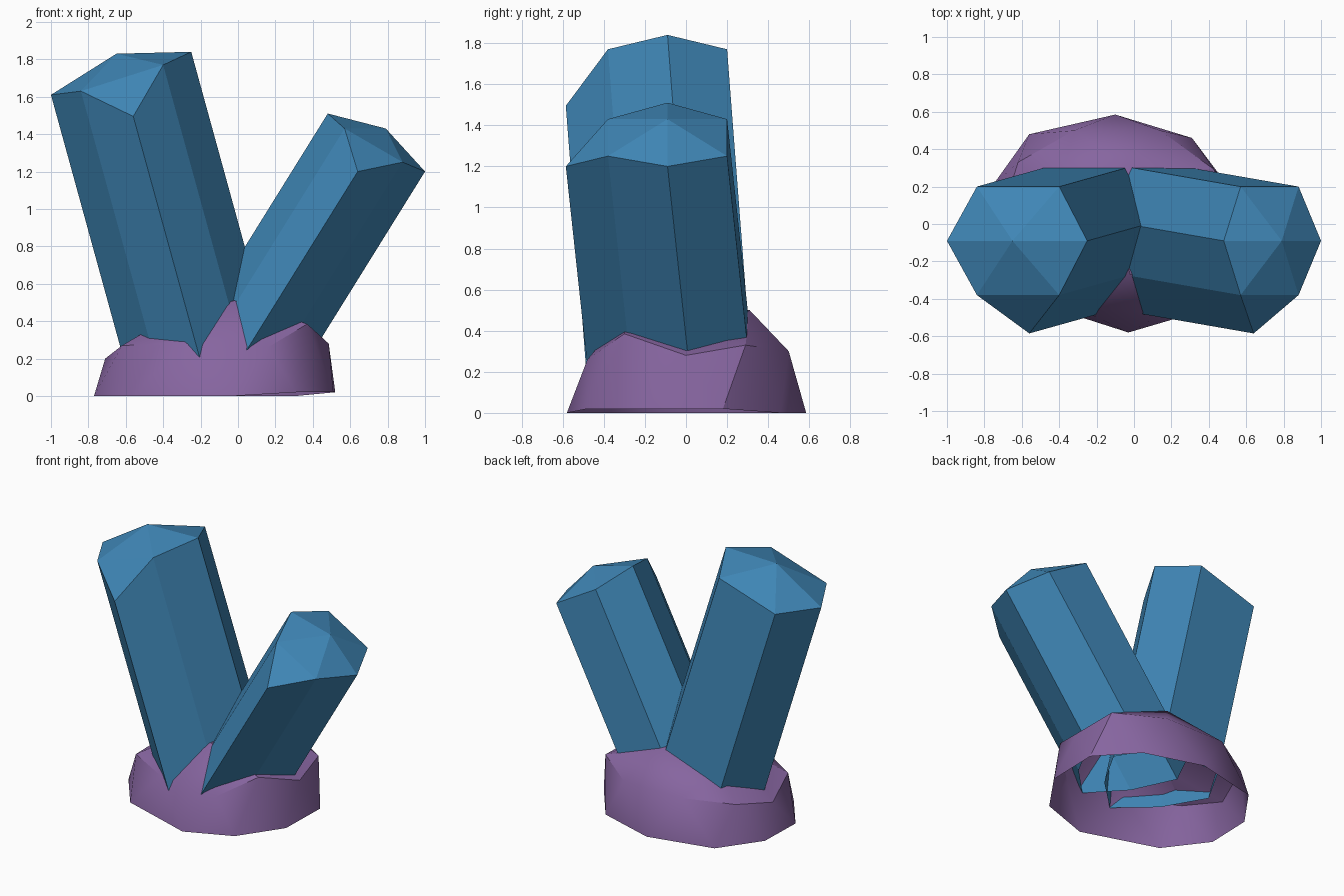
import bpy, math

if "Cube" in bpy.data.objects:
    bpy.data.objects.remove(bpy.data.objects["Cube"])

def material(name, color):
    m = bpy.data.materials.new(name)
    m.diffuse_color = color
    m.use_nodes = True
    m.node_tree.nodes["Principled BSDF"].inputs["Base Color"].default_value = m.diffuse_color
    return m

def build(name, verts, faces, mat):
    me = bpy.data.meshes.new(name)
    me.from_pydata(verts, [], faces)
    me.materials.append(mat)
    ob = bpy.data.objects.new(name, me)
    bpy.context.collection.objects.link(ob)
    return ob

blue = material("crystal_blue", (0.05, 0.24, 0.47, 1))
purple = material("rock_purple", (0.24, 0.13, 0.35, 1))

# Crystal: seven-sided prism swept down along its slope, with a faceted tip
def crystal(name, ring, apex, slope, z_end):
    n = len(ring)
    low = [(x + (z_end - z) * slope[0], y + (z_end - z) * slope[1], z_end)
           for x, y, z in ring]
    faces = [(i, n + i, n + (i + 1) % n, (i + 1) % n) for i in range(n)]
    hexa = list(range(n - 1))            # last ring point is the front chip
    faces += [(hexa[i], hexa[(i + 1) % 6], 2 * n) for i in range(6)]
    faces.append((5, 6, 0))
    build(name, ring + low + [apex], faces, blue)

crystal("tall_crystal",
        [(-.40, -.38, 1.77), (-.25, -.09, 1.84), (-.40, .20, 1.77),
         (-.84, .20, 1.63), (-1.0, -.09, 1.61), (-.84, -.38, 1.63),
         (-.56, -.585, 1.495)],
        (-.65, -.09, 1.83), (-.275, -.077), .2)
crystal("short_crystal",
        [(.88, -.38, 1.25), (1.0, -.09, 1.2), (.88, .20, 1.25),
         (.57, .20, 1.43), (.48, -.09, 1.51), (.57, -.38, 1.43),
         (.64, -.585, 1.2)],
        (.79, -.09, 1.43), (.622, -.108), .22)

# Rock base: open-bottomed dome made of three irregular rings
foot = [(-.03, -.58, 0), (.31, -.48, .02), (.51, -.19, .02), (.52, .18, .02),
        (.31, .46, 0), (-.1, .585, 0), (-.56, .48, 0), (-.76, .2, 0),
        (-.77, -.13, 0), (-.56, -.41, 0)]
mid = [(.16, -.48, .26), (.37, -.3, .385), (.485, 0, .28), (.43, .29, .33),
       (.14, .5, .3), (-.32, .5, .3), (-.62, .33, .27), (-.71, .04, .2),
       (-.62, -.26, .27), (-.3, -.45, .28)]
top = [(-.02, -.27, .51), (.25, 0, .4), (-.02, .31, .5), (-.4, .2, .42), (-.4, -.15, .4)]
faces = []
for i in range(10):
    j = (i + 1) % 10
    faces += [(i, j, 10 + i), (j, 10 + j, 10 + i)]
for i in range(5):
    u, v = 20 + i, 20 + (i + 1) % 5
    a, b, c = 10 + 2 * i, 11 + 2 * i, 10 + (2 * i + 2) % 10
    faces += [(a, b, u), (b, v, u), (b, c, v), (u, v, 25)]
rock = build("rock_base", foot + mid + top + [(-.1, .02, .5)], faces, purple)

# Soft rock surface with sharp creases kept
bpy.context.view_layer.objects.active = rock
rock.select_set(True)
bpy.ops.object.shade_smooth_by_angle(angle=math.radians(30))
